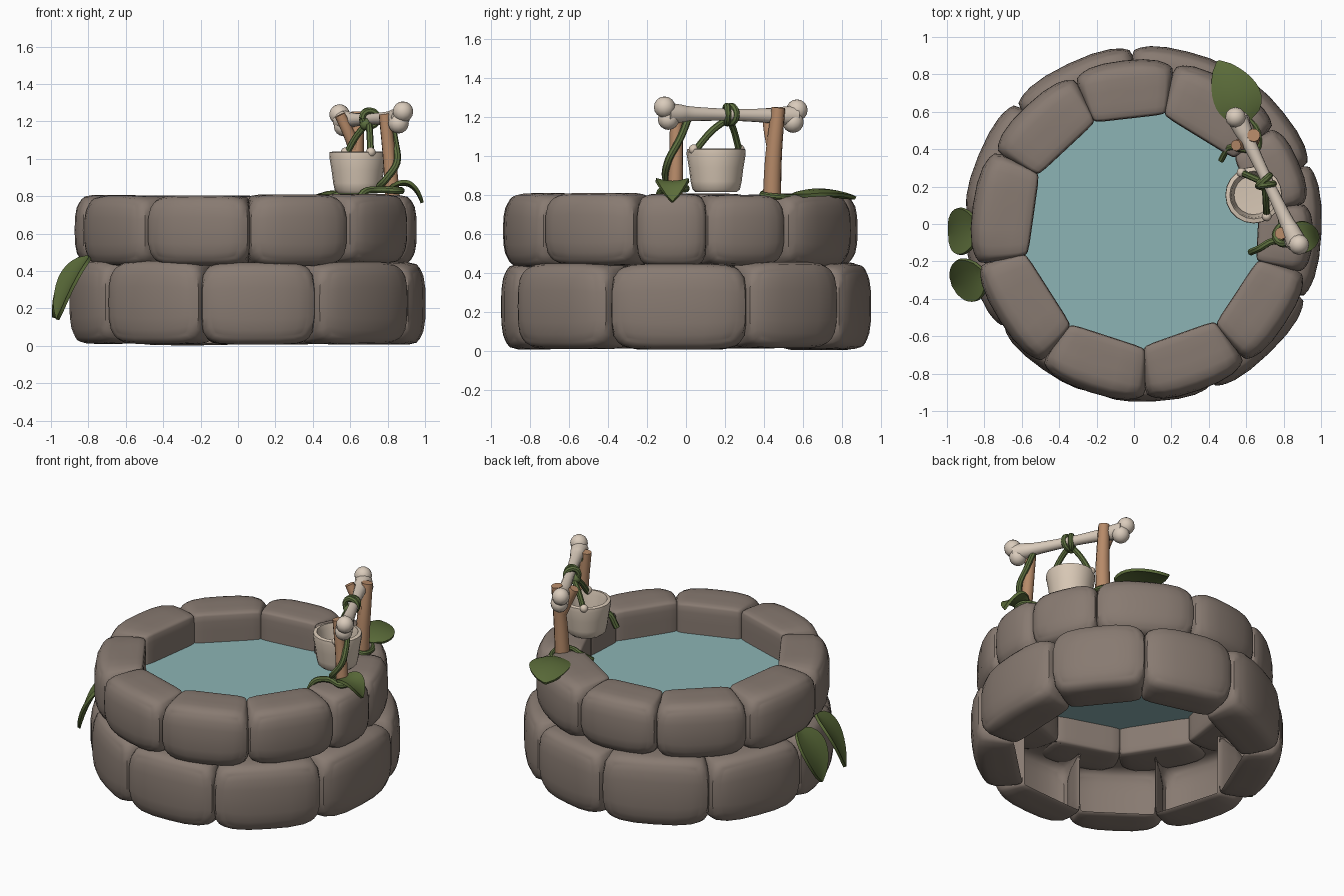
import bpy, bmesh, math, random
from mathutils import Vector

if "Cube" in bpy.data.objects:
    bpy.data.objects.remove(bpy.data.objects["Cube"])

random.seed(4)


def material(name, rgb):
    m = bpy.data.materials.new(name)
    m.diffuse_color = (*rgb, 1)
    m.use_nodes = True
    m.node_tree.nodes["Principled BSDF"].inputs["Base Color"].default_value = m.diffuse_color
    return m


STONE = material("stone brown", (0.245, 0.195, 0.165))
WATER = material("water teal", (0.265, 0.455, 0.46))
WOOD = material("wood", (0.47, 0.255, 0.14))
BONE = material("bone", (0.70, 0.60, 0.50))
CLAY = material("bucket cream", (0.68, 0.57, 0.46))
LEAF = material("leaf green", (0.105, 0.15, 0.042))
VINE = material("vine green", (0.11, 0.16, 0.05))


def finish(bm, name, mat, angle=0.7):
    """Turn a bmesh into an object, smooth except at sharp edges."""
    bmesh.ops.recalc_face_normals(bm, faces=bm.faces)
    for f in bm.faces:
        f.smooth = True
    for e in bm.edges:
        e.smooth = len(e.link_faces) == 2 and e.calc_face_angle(0) < angle
    me = bpy.data.meshes.new(name)
    bm.to_mesh(me)
    bm.free()
    me.materials.append(mat)
    ob = bpy.data.objects.new(name, me)
    bpy.context.collection.objects.link(ob)
    return ob


def smooth_path(pts, steps):
    """Catmull-Rom points through (x, y, z, radius) tuples."""
    p = [Vector(q) for q in pts]
    p = [2 * p[0] - p[1]] + p + [2 * p[-1] - p[-2]]
    out = []
    for i in range(1, len(p) - 2):
        a, b, c, d = p[i - 1:i + 3]
        for s in range(steps):
            t = s / steps
            out.append(0.5 * (2 * b + (c - a) * t + (2 * a - 5 * b + 4 * c - d) * t * t
                              + (3 * b - a - 3 * c + d) * t ** 3))
    return out + [p[-2]]


def tube(name, pts, mat, sides=10, steps=5):
    path = smooth_path(pts, steps)
    bm = bmesh.new()
    normal, rings = Vector((0.31, 0.57, 0.2)), []
    for i, q in enumerate(path):
        t = (path[min(i + 1, len(path) - 1)] - path[max(i - 1, 0)]).to_3d().normalized()
        normal = (normal - t * normal.dot(t)).normalized()
        side = t.cross(normal)
        rings.append([bm.verts.new(q.to_3d() + q[3] * (normal * math.cos(k * math.tau / sides)
                                                       + side * math.sin(k * math.tau / sides)))
                      for k in range(sides)])
    for a, b in zip(rings, rings[1:]):
        for k in range(sides):
            bm.faces.new((a[k], a[(k + 1) % sides], b[(k + 1) % sides], b[k]))
    bm.faces.new(rings[0])
    bm.faces.new(rings[-1])
    return finish(bm, name, mat)


def thin(pts, r):
    return [(*p, r) for p in pts]


def ball(name, c, r, mat):
    bm = bmesh.new()
    bmesh.ops.create_uvsphere(bm, u_segments=12, v_segments=8, radius=r)
    bmesh.ops.translate(bm, verts=bm.verts, vec=c)
    return finish(bm, name, mat)


def stone(name, centre, a0, a1, r_in, r_out, z0, z1, hollow):
    """Block mapped to a ring sector: flat inner face, pillowy outer face."""
    bm = bmesh.new()
    bmesh.ops.create_cube(bm, size=2)
    bmesh.ops.subdivide_edges(bm, edges=bm.edges, cuts=7, use_grid_fill=True)
    if hollow:  # shell left open towards the middle of the well
        inner = [f for f in bm.faces if f.calc_center_median().y < -0.99]
        bmesh.ops.delete(bm, geom=inner, context='FACES')
    mid, h = math.radians(a0 + a1) / 2, math.radians(a1 - a0) / 2 * 1.04
    er = Vector((math.cos(mid), math.sin(mid), 0))
    et = Vector((-er.y, er.x, 0))
    for v in bm.verts:
        p = Vector([math.sin(c * math.pi / 2) for c in v.co])
        n = 3.5 ** (1.5 - 0.5 * p.y)
        p *= max(map(abs, p)) / sum(abs(c) ** n for c in p) ** (1 / n)
        u, w = p.x, (p.y + 1) / 2
        rad = (1 - w) * r_in * math.cos(h) + w * r_out * math.cos(h * u * 0.7)
        tan = ((1 - w) * r_in + w * r_out) * math.sin(h) * u
        v.co = Vector((*centre, 0)) + er * rad + et * tan
        v.co.z = (z0 + z1) / 2 + (z1 - z0) / 2 * p.z
    return finish(bm, name, STONE)


def stone_ring(name, centre, angles, r_in, r_out, z0, z1, hollow):
    for i, a in enumerate(angles):
        b = angles[i + 1] if i + 1 < len(angles) else angles[0] + 360
        stone(f"{name}_{i + 1}", centre, a, b, r_in + random.uniform(-.01, .01),
              r_out + random.uniform(-.008, .008), z0 + random.uniform(0, .015),
              z1 + random.uniform(-.01, .004), hollow)


def leaf(name, base, mid, tip, width, across):
    """Pointed, slightly folded leaf along a curved midrib."""
    base, mid, tip, across = map(Vector, (base, mid, tip, across))
    across.normalize()
    up = across.cross((tip - base).normalized()).normalized()
    bm = bmesh.new()
    rows, n = [], 10
    for i in range(n + 1):
        t = i / n
        c = base * (1 - t) ** 2 + (2 * mid - (base + tip) / 2) * 2 * t * (1 - t) + tip * t * t
        w = width / 2 * max(0.04, math.sin(math.pi * t ** 0.8) ** 0.65)
        rows.append([bm.verts.new(c + across * w * s - up * 0.18 * w * s * s)
                     for s in (-1, -0.5, 0, 0.5, 1)])
    for a, b in zip(rows, rows[1:]):
        for k in range(4):
            bm.faces.new((a[k], a[k + 1], b[k + 1], b[k]))
    ob = finish(bm, name, LEAF)
    mod = ob.modifiers.new("thickness", 'SOLIDIFY')
    mod.thickness, mod.offset = 0.018, 0
    return ob


# Two courses of stones
stone_ring("lower_stone", (0.055, 0.0), [-25, 20, 57, 94, 137, 178, 216, 254, 293],
           0.71, 0.955, 0.0, 0.455, True)
stone_ring("upper_stone", (0.045, -0.03), [-52, -15, 9, 38, 79, 114, 152, 192, 233, 271],
           0.63, 0.912, 0.425, 0.81, False)

# Water surface
bm = bmesh.new()
bmesh.ops.create_circle(bm, cap_ends=True, segments=24, radius=0.7)
bmesh.ops.translate(bm, verts=bm.verts, vec=(0.045, -0.02, 0.61))
finish(bm, "water", WATER)

# Wooden posts, the back one forked
tube("front_post", [(.83, -.06, .74, .042), (.81, -.05, 1.0, .036), (.785, -.05, 1.24, .033)], WOOD)
tube("back_post", [(.62, .44, .74, .048), (.63, .45, 1.0, .043), (.64, .475, 1.25, .035)], WOOD)
tube("back_post_fork", [(.63, .45, 1.04, .035), (.59, .43, 1.14, .032), (.545, .42, 1.235, .03)], WOOD)

# Bone crossbar with two knobs on each end
A, B = Vector((.555, .56, 1.205)), Vector((.87, -.1, 1.22))
tube("bone_shaft", [(*A.lerp(B, t), r) for t, r in
                    ((0, .055), (.1, .048), (.2, .038), (.5, .031), (.8, .038),
                     (.9, .048), (1, .055))], BONE, 12)
for label, end, s in (("back", A, -1), ("front", B, 1)):
    for k, dz in (("top", .032), ("low", -.03)):
        off = Vector((.012, -.01, 0)) * s * (1 if dz > 0 else -1)
        ball(f"bone_knob_{label}_{k}", end + off + Vector((0, 0, dz)), .055, BONE)

# Hollow bucket turned from a profile
bm = bmesh.new()
prof = [(0, .815), (.105, .815), (.122, .83), (.131, .87), (.14, .94), (.152, 1.01), (.15, 1.035),
        (.128, 1.04), (.12, 1.01), (.105, .87), (0, .865)]
vs = [bm.verts.new((r, 0, z)) for r, z in prof]
es = [bm.edges.new(p) for p in zip(vs, vs[1:])]
bmesh.ops.spin(bm, geom=vs + es, cent=(0, 0, 0), axis=(0, 0, 1), angle=math.tau, steps=20)
bmesh.ops.remove_doubles(bm, verts=bm.verts, dist=1e-4)
bmesh.ops.translate(bm, verts=bm.verts, vec=(.64, .155, 0))
finish(bm, "bucket", CLAY)

# Bucket ears, rope handle and knot
KNOT = Vector((.70, .22, 1.215))
for i, (x, y) in enumerate(((.71, .04), (.575, .275))):
    ball(f"bucket_ear_{i + 1}", (x, y, 1.035), .026, CLAY)
    m = Vector((x, y, 1.04)).lerp(KNOT, .5)
    tube(f"handle_vine_{i + 1}", thin([(x, y, 1.02), m, KNOT - Vector((0, 0, .02))], .018), VINE, 8)
axis = (B - A).normalized()
side = axis.cross(Vector((0, 0, 1))).normalized()
for i, (off, lean) in enumerate(((-.012, .012), (.012, -.012))):
    loop = [KNOT + axis * (off + lean * math.cos(a)) + side * .04 * math.cos(a)
            + Vector((0, 0, .042 * math.sin(a))) for a in [k * math.tau / 8 for k in range(9)]]
    tube(f"knot_loop_{i + 1}", thin(loop, .018), VINE, 8, 3)
ball("knot", KNOT + side * .02 - Vector((0, 0, .03)), .032, VINE)

# Vines wound around the posts
tube("front_post_vine", thin([(.78, .02, 1.22), (.815, .01, 1.19), (.84, -.03, 1.09), (.85, -.09, .98),
                              (.79, -.105, .89), (.755, -.06, .85), (.8, .0, .835), (.87, -.03, .83),
                              (.85, -.11, .83), (.75, -.09, .835), (.67, -.13, .82),
                              (.625, -.15, .73)], .019), VINE, 8)
tube("back_post_vine", thin([(.6, .58, .79), (.66, .5, .79), (.66, .4, .80), (.57, .4, .81),
                             (.51, .41, .80), (.465, .34, .74)], .016), VINE, 8)

# Leaves
leaf("back_leaf", (.61, .55, .80), (.54, .70, .825), (.45, .87, .785), .25, (.9, .42, 0))
leaf("front_post_leaf", (.80, -.07, .835), (.91, -.07, .86), (.985, -.07, .765), .17, (0, 1, 0))
leaf("side_leaf_1", (-.82, -.03, .48), (-.925, -.04, .34), (-.985, -.05, .15), .25, (.05, -1, 0))
leaf("side_leaf_2", (-.79, -.26, .48), (-.89, -.30, .35), (-.965, -.33, .14), .24, (.45, -1, 0))
